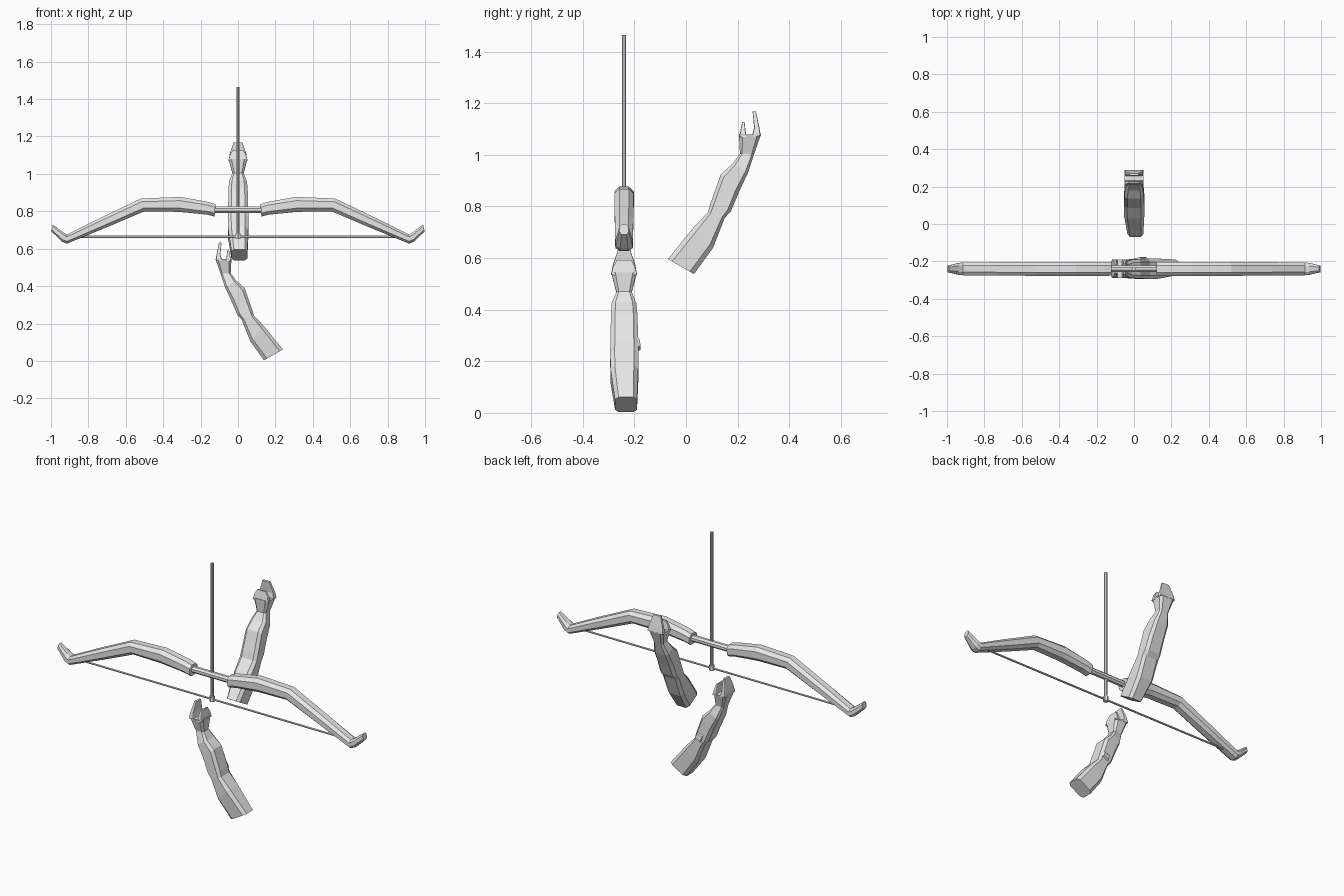
import bpy, bmesh, math
from mathutils import Vector

if "Cube" in bpy.data.objects:
    bpy.data.objects.remove(bpy.data.objects["Cube"])

grey = bpy.data.materials.new("light_grey")
grey.diffuse_color = (0.8, 0.8, 0.8, 1)
grey.use_nodes = True
grey.node_tree.nodes["Principled BSDF"].inputs["Base Color"].default_value = grey.diffuse_color
BOW_Y = -0.24


def loft(name, rings):
    """Skin a list of equally sized vertex rings and cap both ends."""
    bm = bmesh.new()
    loops = [[bm.verts.new(p) for p in ring] for ring in rings]
    n = len(loops[0])
    for a, b in zip(loops, loops[1:]):
        for i in range(n):
            bm.faces.new((a[i], a[(i + 1) % n], b[(i + 1) % n], b[i]))
    bm.faces.new(loops[0])
    bm.faces.new(loops[-1])
    bmesh.ops.recalc_face_normals(bm, faces=bm.faces)
    mesh = bpy.data.meshes.new(name)
    bm.to_mesh(mesh)
    bm.free()
    mesh.materials.append(grey)
    ob = bpy.data.objects.new(name, mesh)
    bpy.context.collection.objects.link(ob)
    return ob


def rod(name, a, b, radius, sides):
    a, b = Vector(a), Vector(b)
    q = (b - a).to_track_quat('Z', 'Y')
    circle = [q @ Vector((radius * math.cos(t), radius * math.sin(t), 0))
              for t in [2 * math.pi * (i + 0.5) / sides for i in range(sides)]]
    return loft(name, [[a + c for c in circle], [b + c for c in circle]])


# bow limbs: top point, bottom point (x, z) and half width in y
limb = [((.12, .838), (.125, .772), .036), ((.16, .85), (.165, .782), .038),
        ((.31, .877), (.315, .797), .038), ((.52, .868), (.50, .80), .037),
        ((.735, .765), (.70, .715), .036), ((.915, .675), (.915, .627), .034),
        ((.935, .688), (.94, .637), .032), ((.99, .73), (.998, .692), .018)]


def limb_ring(side, top, bottom, w):
    t, b = Vector(top), Vector(bottom)
    shape = [(0, -.5), (0, .5), (.25, 1), (.75, 1), (1, .5), (1, -.5), (.75, -1), (.25, -1)]
    return [(side * t.lerp(b, f).x, BOW_Y + w * v, t.lerp(b, f).y) for f, v in shape]


for label, side in (("left", -1), ("right", 1)):
    loft(label + "_bow_limb", [limb_ring(side, *s) for s in limb])

# thin grip, string, arrow and its nock
rod("bow_grip", (-.14, BOW_Y, .808), (.14, BOW_Y, .808), .019, 8)
rod("bow_string", (-.89, BOW_Y, .664), (.89, BOW_Y, .664), .006, 6)
rod("arrow_shaft", (0, BOW_Y, .66), (0, BOW_Y, 1.465), .009, 8)
rod("arrow_nock", (0, BOW_Y, .652), (0, BOW_Y, .682), .015, 6)


# arm pieces are drawn in the y-z plane; the lower arm is turned a quarter
def place_upper(p):
    return p


def place_lower(p):
    return (.17 - p[1], BOW_Y + p[0], p[2] - .535)


# inner point, outer point (y, z), left and right extent in x
arm = [((-.07, .596), (.031, .538), -.035, .05),
       ((.03, .72), (.105, .64), -.053, .055),
       ((.085, .777), (.15, .755), -.054, .055),
       ((.095, .812), (.174, .782), -.053, .055),
       ((.135, .925), (.205, .855), -.051, .052),
       ((.18, .965), (.24, .93), -.048, .048),
       ((.209, 1.005), (.263, 1.0), -.03, .03),
       ((.205, 1.08), (.29, 1.078), -.05, .05)]
fingers = [((.255, 1.07), (.29, 1.075), -.05, .05),
           ((.264, 1.105), (.283, 1.112), -.043, .043),
           ((.258, 1.168), (.271, 1.168), -.023, .023)]
thumb = [((.206, 1.07), (.235, 1.07), -.05, .05),
         ((.212, 1.10), (.23, 1.10), -.043, .043),
         ((.218, 1.128), (.227, 1.128), -.028, .028)]


def arm_ring(place, inner, outer, x0, x1, cut):
    a, b = Vector(inner), Vector(outer)
    shape = [(0, cut), (0, 1 - cut), (cut, 1), (1 - cut, 1),
             (1, 1 - cut), (1, cut), (1 - cut, 0), (cut, 0)]
    return [place((x0 + (x1 - x0) * v, *a.lerp(b, f))) for f, v in shape]


for label, place in (("upper", place_upper), ("lower", place_lower)):
    for part, stations, cut in (("forearm", arm, .16), ("fingers", fingers, .08), ("thumb", thumb, .08)):
        loft(f"{label}_{part}", [arm_ring(place, *s, cut) for s in stations])

# sleeve knob on the side of the lower arm
loft("lower_sleeve_knob", [
    [(.03, -.20, .23), (.075, -.20, .255), (.06, -.20, .31), (.01, -.20, .29)],
    [(.035, -.176, .245), (.065, -.176, .26), (.055, -.18, .285), (.02, -.18, .275)]])
